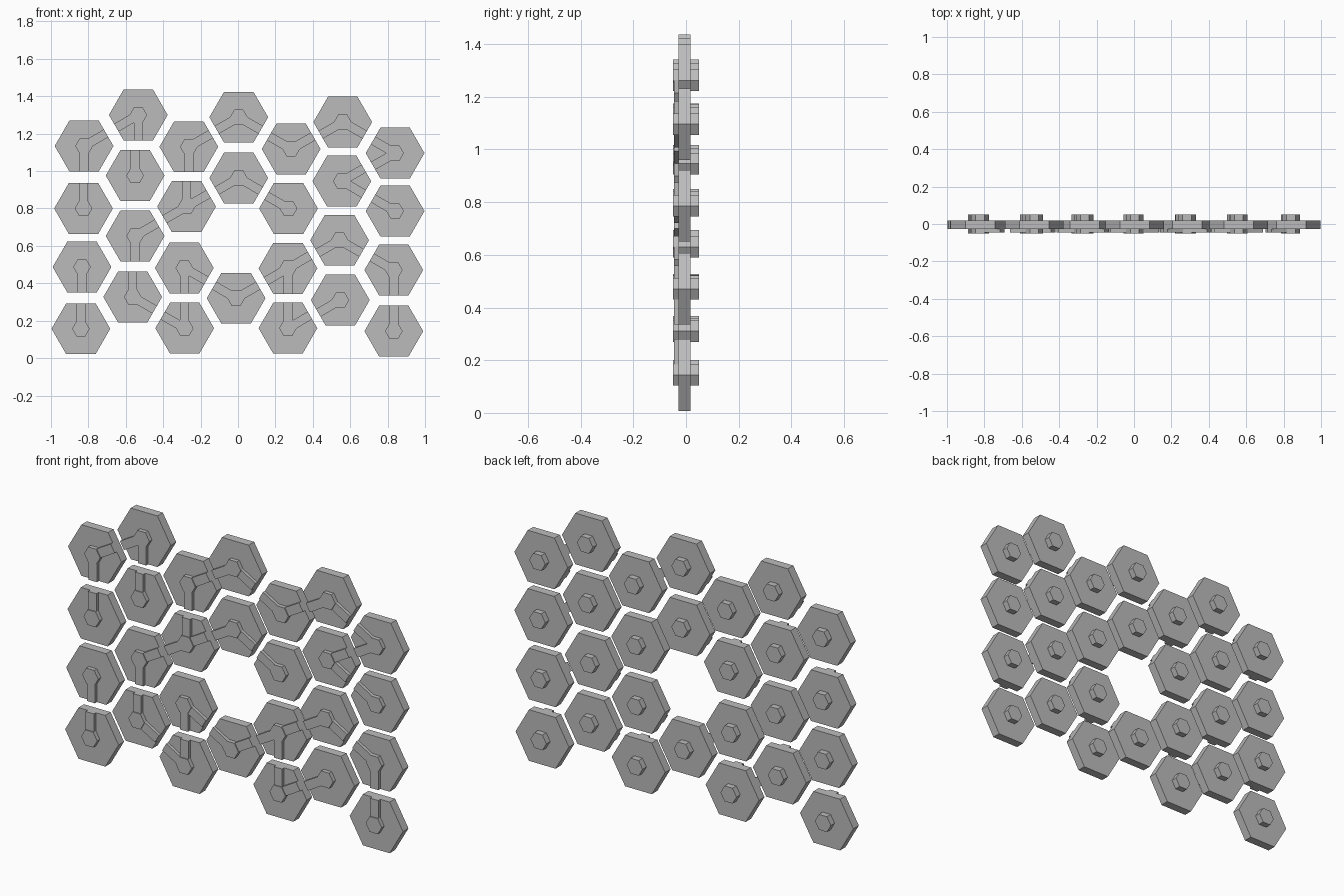
import bpy, bmesh, math
from mathutils import Matrix

if "Cube" in bpy.data.objects:
    bpy.data.objects.remove(bpy.data.objects["Cube"])

# one flat grey for everything
grey = bpy.data.materials.new("grey")
grey.diffuse_color = (0.5, 0.5, 0.5, 1)
grey.use_nodes = True
grey.node_tree.nodes["Principled BSDF"].inputs["Base Color"].default_value = grey.diffuse_color

R = 0.157                       # tile corner radius
APO = R * math.cos(math.pi / 6)
ANG = {"U": 90, "D": 270, "UR": 30, "UL": 150, "DL": 210, "DR": 330}

# (x, z, passages) for each tile, column by column
TILES = [
    (-.823, 1.134, "UR D"), (-.826, .80, "U"), (-.834, .487, "D"), (-.84, .157, "U"),
    (-.533, 1.30, "DL D"), (-.55, .976, "U"), (-.55, .653, "UR D"), (-.563, .327, "U DR"),
    (-.263, 1.13, "UR D"), (-.275, .81, "U DL UR"), (-.287, .482, "D DR"), (-.285, .16, "U UL"),
    (.004, 1.288, "DL DR"), (.004, .963, "DL DR"), (-.01, .32, "UL UR"),
    (.284, 1.118, "UL UR"), (.27, .80, "UL"), (.267, .48, "UR D DL"), (.267, .16, "U UR"),
    (.56, 1.262, "DL DR"), (.555, .946, "UR DR"), (.543, .63, "DL DR"), (.547, .31, "DL"),
    (.84, 1.096, "UL DL"), (.84, .786, "UL"), (.833, .471, "UL D"), (.833, .144, "U"),
]


def finish(name, bm, x, z):
    me = bpy.data.meshes.new(name)
    bm.to_mesh(me)
    bm.free()
    me.materials.append(grey)
    ob = bpy.data.objects.new(name, me)
    ob.location = (x, 0, z)
    bpy.context.collection.objects.link(ob)


def hexagon(name, r, y0, y1, x, z):
    """Flat-topped hexagonal prism lying along y."""
    bm = bmesh.new()
    bmesh.ops.create_cone(bm, cap_ends=True, segments=6, radius1=r, radius2=r, depth=y1 - y0,
                          matrix=Matrix.Translation((0, (y0 + y1) / 2, 0))
                          @ Matrix.Rotation(math.pi / 2, 4, 'X') @ Matrix.Rotation(math.pi / 2, 4, 'Z'))
    # make sure a corner points along x
    if max(v.co.x for v in bm.verts) < r * 0.95:
        bmesh.ops.rotate(bm, verts=bm.verts, matrix=Matrix.Rotation(math.pi / 6, 3, 'Y'))
    finish(name, bm, x, z)


def passage(name, deg, x, z):
    """Raised bar from the hub to the tile edge."""
    bm = bmesh.new()
    m = (Matrix.Rotation(-math.radians(deg), 4, 'Y') @ Matrix.Translation((APO / 2, -0.033, 0))
         @ Matrix.Diagonal((APO, 0.024, 0.048, 1)))
    bmesh.ops.create_cube(bm, size=1, matrix=m)
    finish(name, bm, x, z)


for x, z, ways in TILES:
    hexagon("tile", R, -0.028, 0.018, x, z)
    hexagon("hub", 0.047, -0.05, 0.05, x, z)
    for w in ways.split():
        passage("passage", ANG[w], x, z)
